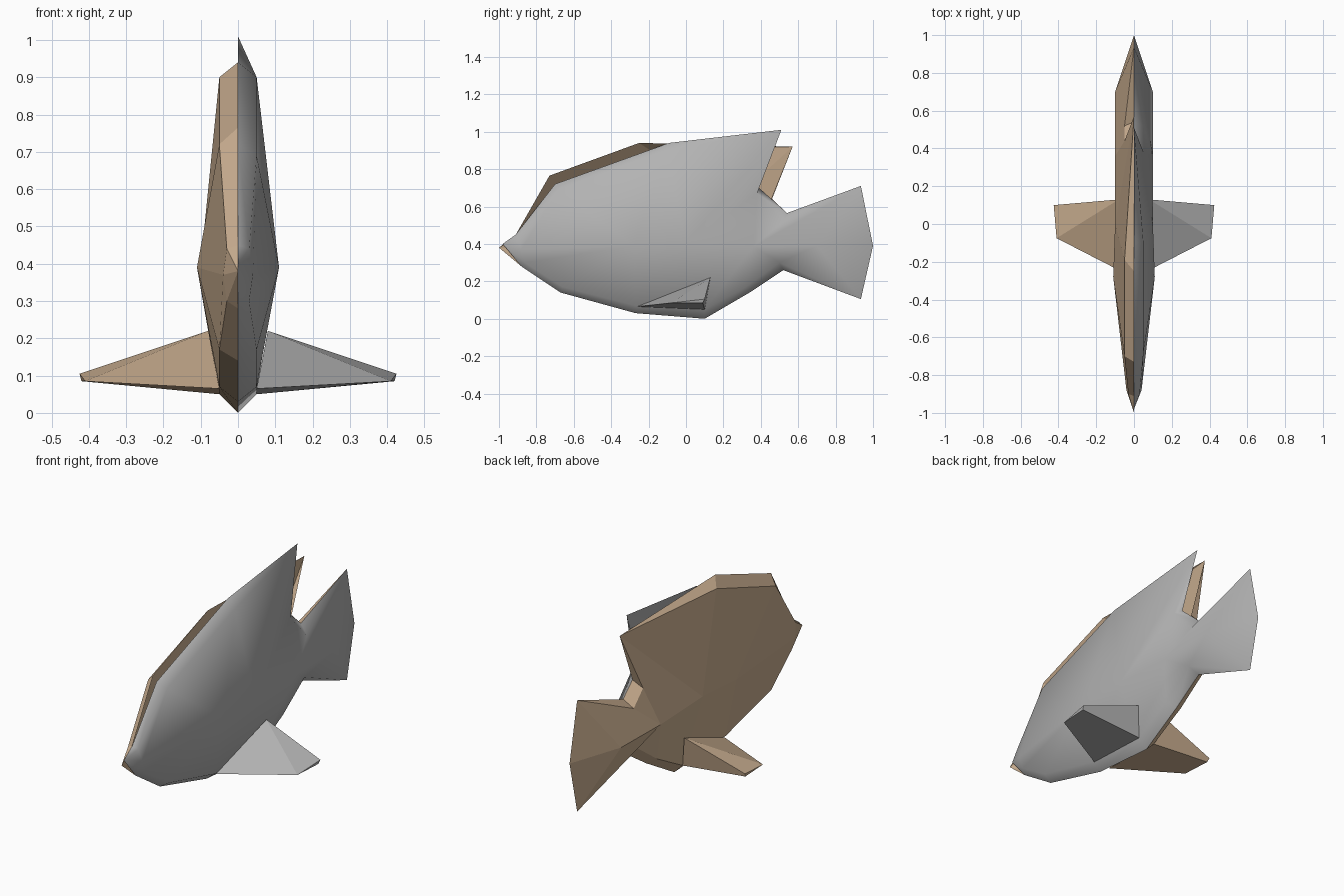
import bpy
import bmesh

cube = bpy.data.objects.get("Cube")
if cube:
    bpy.data.objects.remove(cube)


def make_material(name, rgb):
    mat = bpy.data.materials.new(name)
    mat.use_nodes = True
    mat.diffuse_color = (*rgb, 1)
    mat.node_tree.nodes["Principled BSDF"].inputs["Base Color"].default_value = (*rgb, 1)
    return mat


tan = make_material("warm tan", (0.61, 0.44, 0.29))
grey = make_material("plain grey", (0.45, 0.45, 0.45))


def build(name, faces, side, mat, smooth=False):
    """Make a mesh from faces given as point tuples on the +x side."""
    bm = bmesh.new()
    verts = {}
    for face in faces:
        points = list(dict.fromkeys(face))
        if len(points) < 3:
            continue
        if side > 0:
            points.reverse()
        for p in points:
            if p not in verts:
                verts[p] = bm.verts.new((p[0] * side, p[1], p[2]))
        bm.faces.new([verts[p] for p in points]).smooth = smooth
    mesh = bpy.data.meshes.new(name)
    bm.to_mesh(mesh)
    bm.free()
    mesh.materials.append(mat)
    obj = bpy.data.objects.new(name, mesh)
    bpy.context.collection.objects.link(obj)
    return obj


# Thick line along the flank, from snout to tail
ridge = [(0.04, -0.88, 0.37), (0.11, -0.28, 0.39), (0.1, 0, 0.4),
         (0.1, 0.36, 0.385), (0.1, 0.7, 0.39)]

# Outline stations: rim (y, z), shoulder (x, y, z) or None, ridge index
left_top = [
    ((-1, 0.38), None, 0),
    ((-0.91, 0.45), (0.03, -0.9, 0.44), 0),
    ((-0.73, 0.765), (0.05, -0.7, 0.72), 1),
    ((-0.25, 0.94), (0.05, -0.19, 0.9), 2),
    ((0.57, 0.92), None, 2),
    ((0.46, 0.64), (0.05, 0.44, 0.6), 3),
]
right_top = [
    ((-0.98, 0.4), None, 0),
    ((-0.91, 0.45), (0.03, -0.9, 0.44), 0),
    ((-0.7, 0.72), (0.05, -0.68, 0.69), 1),
    ((-0.09, 0.94), (0.05, -0.1, 0.9), 2),
    ((0.51, 1.01), None, 2),
    ((0.39, 0.7), (0.05, 0.38, 0.67), 3),
]
tail_and_belly = [
    ((0.54, 0.565), (0.05, 0.52, 0.52), 3),
    ((0.935, 0.71), None, 4),
    ((1, 0.39), None, 4),
    ((0.935, 0.105), None, 4),
    ((0.52, 0.26), (0.05, 0.5, 0.3), 3),
    ((0.34, 0.14), (0.05, 0.32, 0.17), 3),
    ((0.1, 0), (0.05, 0.1, 0.05), 2),
    ((-0.27, 0.03), (0.05, -0.27, 0.07), 1),
    ((-0.67, 0.14), (0.05, -0.66, 0.17), 1),
    ((-0.88, 0.28), (0.03, -0.86, 0.3), 0),
]


def body_faces(stations):
    faces = []
    for a, b in zip(stations, stations[1:] + stations[:1]):
        rim_a, rim_b = (0, *a[0]), (0, *b[0])
        shoulder_a, shoulder_b = a[1] or rim_a, b[1] or rim_b
        faces.append((rim_a, rim_b, shoulder_b, shoulder_a))
        faces.append((shoulder_a, shoulder_b, ridge[b[2]], ridge[a[2]]))
    return faces


build("body_half_tan", body_faces(left_top + tail_and_belly), -1, tan)
build("body_half_grey", body_faces(right_top + tail_and_belly), 1, grey, True)

# Side fins: triangular root tapering to a thin tip
front_root, top_root, back_root = (0.05, -0.26, 0.065), (0.08, 0.13, 0.22), (0.05, 0.1, 0.05)
front_tip, top_tip, back_tip = (0.41, -0.075, 0.085), (0.425, 0.1, 0.105), (0.42, 0.09, 0.085)
fin_faces = [
    (front_root, top_root, front_tip),
    (top_root, top_tip, front_tip),
    (top_root, back_root, back_tip, top_tip),
    (front_root, front_tip, back_tip, back_root),
    (front_tip, top_tip, back_tip),
]
build("side_fin_tan", fin_faces, -1, tan)
build("side_fin_grey", fin_faces, 1, grey)
